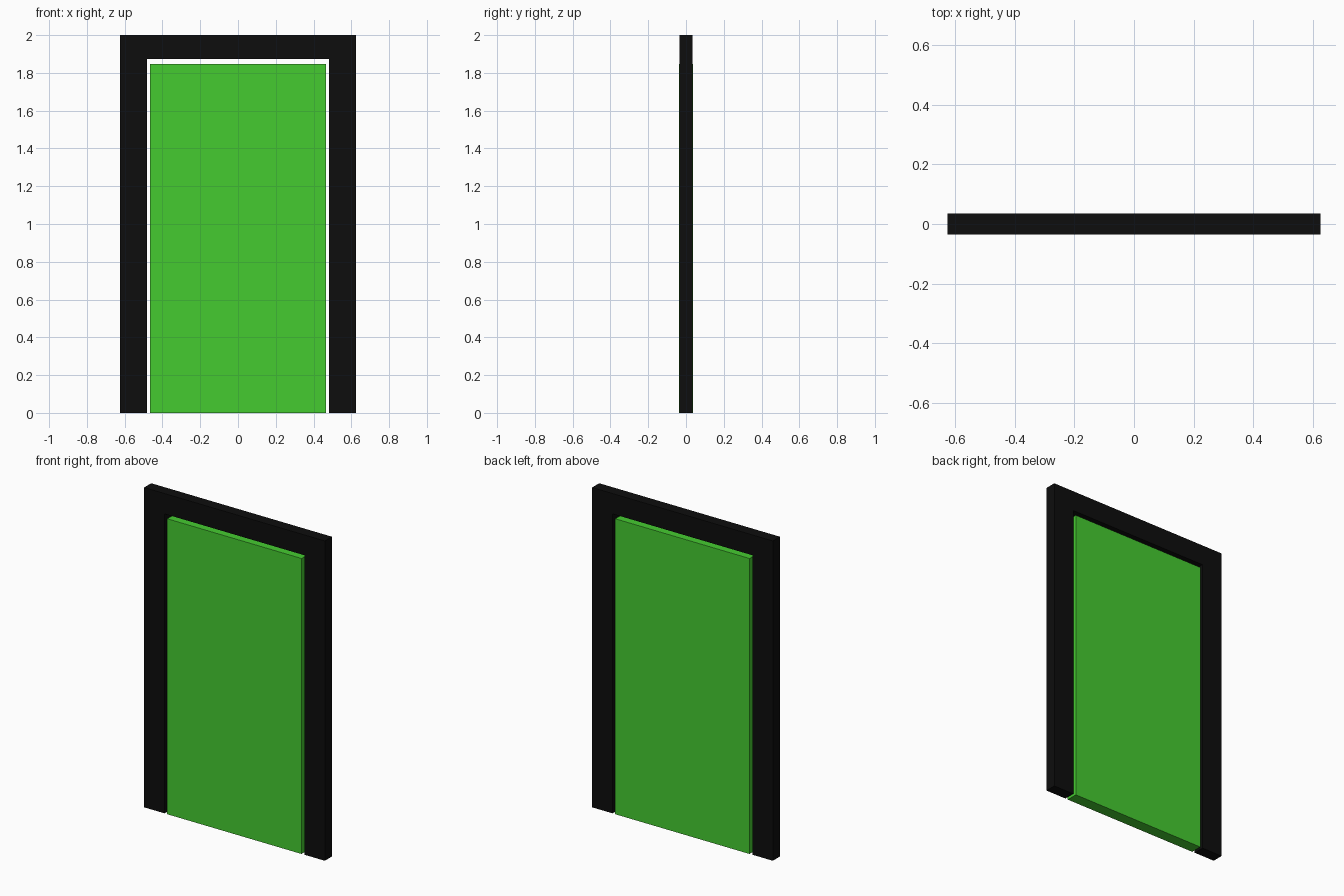
import bpy
import bmesh

if "Cube" in bpy.data.objects:
    bpy.data.objects.remove(bpy.data.objects["Cube"])


def material(name, color):
    mat = bpy.data.materials.new(name)
    mat.diffuse_color = (*color, 1.0)
    mat.use_nodes = True
    mat.node_tree.nodes["Principled BSDF"].inputs["Base Color"].default_value = mat.diffuse_color
    return mat


def extruded_profile(name, points, half_depth, mat):
    """Extrude an x-z outline symmetrically along y."""
    bm = bmesh.new()
    face = bm.faces.new([bm.verts.new((x, -half_depth, z)) for x, z in points])
    extruded = bmesh.ops.extrude_face_region(bm, geom=[face])
    verts = [g for g in extruded["geom"] if isinstance(g, bmesh.types.BMVert)]
    bmesh.ops.translate(bm, verts=verts, vec=(0, 2 * half_depth, 0))
    bmesh.ops.recalc_face_normals(bm, faces=bm.faces)
    mesh = bpy.data.meshes.new(name)
    bm.to_mesh(mesh)
    bm.free()
    mesh.materials.append(mat)
    obj = bpy.data.objects.new(name, mesh)
    bpy.context.collection.objects.link(obj)
    return obj


def mirrored(half):
    """Complete a right-hand outline with its mirror image across x = 0."""
    return half + [(-x, z) for x, z in reversed(half)]


black = material("frame_black", (0.004, 0.004, 0.004))
green = material("door_green", (0.06, 0.60, 0.03))

# Door frame: an upside-down U, open at the floor
frame_half = [(0.483, 1.873), (0.483, 0), (0.625, 0), (0.625, 2.0)]
extruded_profile("door_frame", mirrored(frame_half), 0.035, black)

# Door panel: plain slab with a narrow gap to the frame
door_half = [(0.465, 0), (0.465, 1.848)]
extruded_profile("door_panel", mirrored(door_half), 0.036, green)
